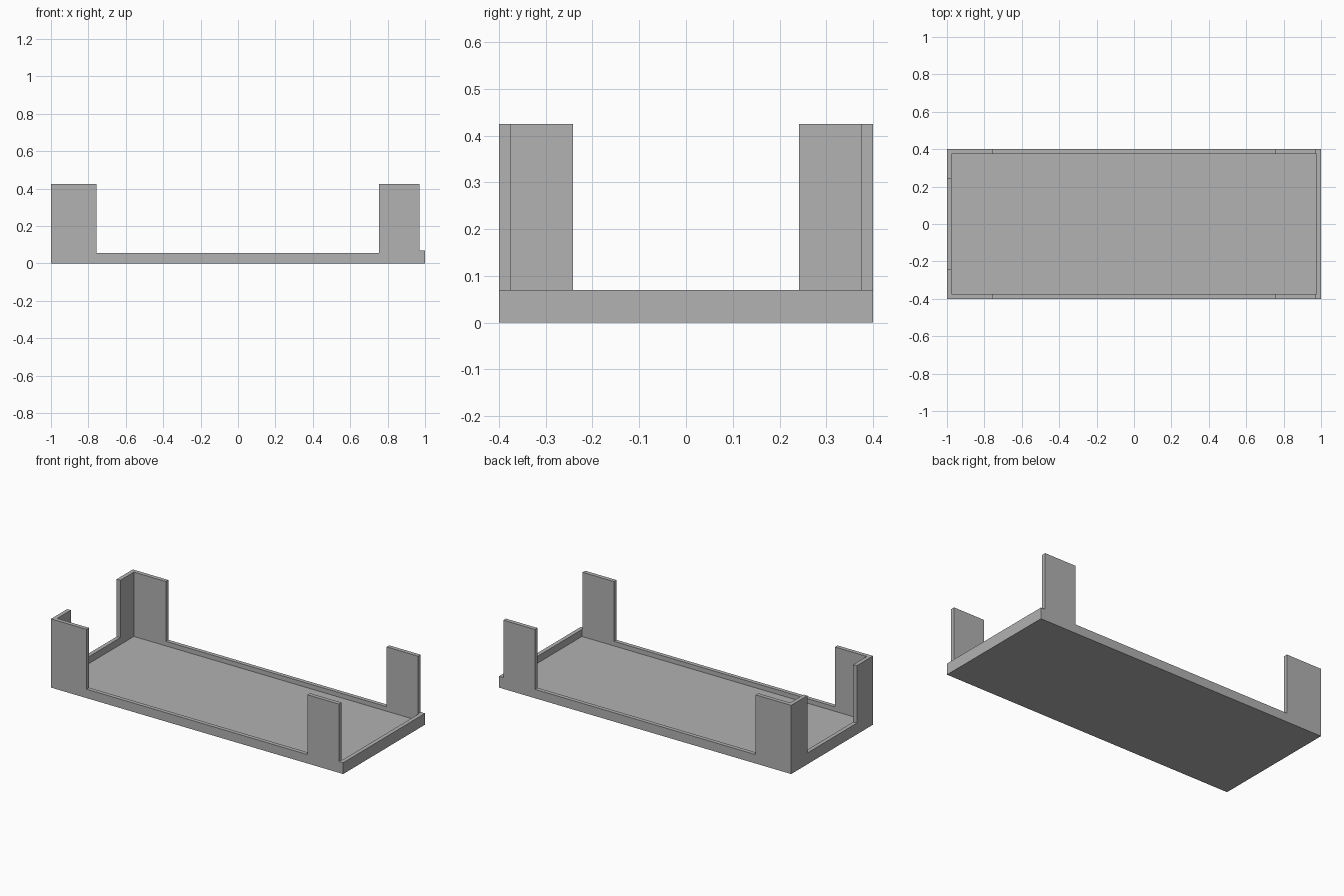
import bpy

cube = bpy.data.objects.get("Cube")
if cube:
    bpy.data.objects.remove(cube, do_unlink=True)

grey = bpy.data.materials.new("plain_grey")
grey.use_nodes = True
colour = (0.445, 0.445, 0.445, 1)
grey.diffuse_color = colour
grey.node_tree.nodes["Principled BSDF"].inputs["Base Color"].default_value = colour

WALL, FLOOR = 0.025, 0.027
SIDE_RIM, END_RIM, POST_TOP = 0.055, 0.07, 0.425
OVER = 0.6


def box(name, low, high):
    """Axis-aligned box between two corners."""
    bpy.ops.mesh.primitive_cube_add(size=1)
    obj = bpy.context.object
    obj.name = name
    for v in obj.data.vertices:
        v.co = [h if c > 0 else l for c, l, h in zip(v.co, low, high)]
    obj.data.materials.append(grey)
    return obj


# Solid block that becomes the tray with its corner posts
tray = box("tray_with_corner_posts", (-1, -0.4, 0), (1, 0.4, POST_TOP))

cutters = [
    # Hollow inside above the floor
    box("cavity_cutter", (WALL - 1, WALL - 0.4, FLOOR), (1 - WALL, 0.4 - WALL, OVER)),
    # Long openings in the front and back walls
    box("side_gap_cutter", (-0.757, -OVER, SIDE_RIM), (0.755, OVER, OVER)),
    # Opening between the corner posts at one end
    box("end_gap_cutter", (-1.1, -0.242, END_RIM), (-0.9, 0.242, OVER)),
    # Lowered wall at the open end
    box("open_end_cutter", (0.97, -OVER, END_RIM), (1.1, OVER, OVER)),
]
for cutter in cutters:
    mod = tray.modifiers.new(cutter.name, "BOOLEAN")
    mod.operation = "DIFFERENCE"
    mod.solver = "EXACT"
    mod.object = cutter
    cutter.hide_render = True
    cutter.hide_set(True)
